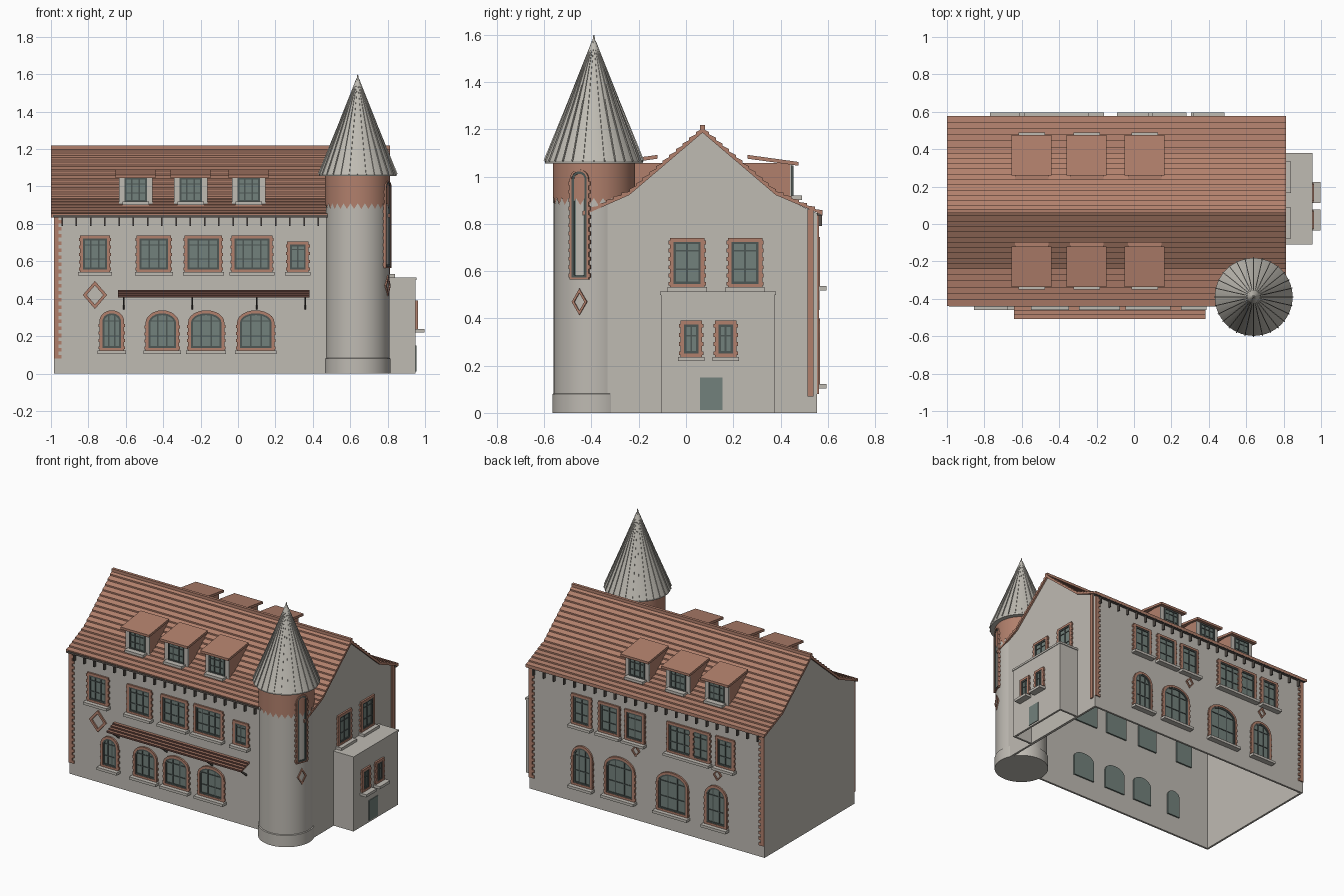
import bpy, bmesh, math
from mathutils import Matrix, Vector

if "Cube" in bpy.data.objects:
    bpy.data.objects.remove(bpy.data.objects["Cube"])


def material(name, r, g, b):
    m = bpy.data.materials.new(name)
    m.diffuse_color = (r, g, b, 1)
    m.use_nodes = True
    node = next(n for n in m.node_tree.nodes if n.type == 'BSDF_PRINCIPLED')
    node.inputs["Base Color"].default_value = (r, g, b, 1)
    return m


PLASTER = material("plaster", .52, .495, .45)
TILE = material("terracotta", .44, .215, .15)
GLASS = material("glass", .17, .22, .2)
FRAME = material("window_frame", .075, .095, .09)
BROWN = material("dark_brown", .11, .05, .04)
METAL = material("dark_metal", .1, .085, .075)
SLATE = material("pale_slate", .52, .5, .45)

parts = {}


def part(name, mat):
    if name not in parts:
        parts[name] = (bmesh.new(), mat)
    return parts[name][0]


def plane(normal, origin=(0, 0, 0)):
    """Matrix from (across, up, outward) to world space."""
    n, up = Vector(normal).normalized(), Vector((0, 0, 1))
    m = Matrix((up.cross(n), up, n)).transposed().to_4x4()
    m.translation = origin
    return m


def loft(bm, m, loop, d0, d1):
    return [[bm.verts.new(m @ Vector((u, v, d))) for u, v in loop] for d in (d0, d1)]


def prism(name, mat, m, loop, d0, d1):
    bm = part(name, mat)
    a, b = loft(bm, m, loop, d0, d1)
    bm.faces.new(a[::-1])
    bm.faces.new(b)
    for i in range(len(a)):
        bm.faces.new((a[i - 1], a[i], b[i], b[i - 1]))


def ring(name, mat, m, outer, inner, d0, d1):
    bm = part(name, mat)
    a, b = loft(bm, m, outer, d0, d1)
    c, d = loft(bm, m, inner, d0, d1)
    for i in range(len(a)):
        for p, q in ((a, b), (b, d), (d, c), (c, a)):
            bm.faces.new((p[i - 1], p[i], q[i], q[i - 1]))


def rect(u0, u1, v0, v1):
    return [(u0, v0), (u1, v0), (u1, v1), (u0, v1)]


def opening(u, v0, v1, hw, rise):
    """Rectangle, or a rectangle with an elliptical arched head."""
    if not rise:
        return rect(u - hw, u + hw, v0, v1)
    arc = [(u + hw * math.cos(k * math.pi / 12), v1 - rise + rise * math.sin(k * math.pi / 12))
           for k in range(13)]
    return [(u - hw, v0), (u + hw, v0)] + arc


def window(side, m, u, v0, v1, hw, rise=0, cols=3, rows=2, brick=.016, sill=.04, bars=True):
    def inset(t):
        return opening(u, v0 + t, v1 - t, hw - t, max(rise - t, 0))
    if brick:
        ring(side + "_brick_surround", TILE, m, inset(0), inset(brick), -.004, .012)
        steps = max(3, int((v1 - rise - v0) / .034))
        for k in range(steps):
            z = v0 + (v1 - rise - v0) * (k + .25) / steps
            for s in (-1, 1):
                e = u + s * hw
                prism(side + "_brick_surround", TILE, m,
                      rect(e - .006, e + .006, z, z + .016), -.004, .01)
    ring(side + "_window_frame", FRAME, m, inset(brick), inset(brick + .01), -.005, .009)
    prism(side + "_glass", GLASS, m, inset(brick), -.024, .003)
    w = hw - brick
    if bars:
        for k in range(1, cols):
            x = -w + 2 * w * k / cols
            top = v1 - brick - rise + rise * math.sqrt(1 - (x / w) ** 2)
            prism(side + "_window_frame", FRAME, m, rect(u + x - .004, u + x + .004, v0, top), -.002, .007)
        for k in range(1, rows + 1):
            z = v0 + (v1 - v0) * k / (rows + .7)
            prism(side + "_window_frame", FRAME, m, rect(u - w, u + w, z - .003, z + .003), -.002, .007)
    if sill:
        prism(side + "_sills", PLASTER, m, rect(u - hw - .01, u + hw + .01, v0 - .016, v0 + .002), -.002, sill)


def diamond(side, m, u, v, w, h):
    def loop(k):
        return [(u + w * k, v), (u, v + h * k), (u - w * k, v), (u, v - h * k)]
    ring(side + "_diamond", TILE, m, loop(1), loop(.68), -.01, .01)


def quoin(m, u, s):
    """Toothed brick strip; s is the direction the teeth point."""
    prism("corner_bricks", TILE, m, rect(*sorted((u, u + s * .026)), .08, .845), -.004, .008)
    for k in range(20):
        z = .08 + k * .038
        prism("corner_bricks", TILE, m, rect(*sorted((u + s * .02, u + s * .04)), z, z + .019), -.004, .008)


FRONT = plane((0, -1, 0), (0, -.42, 0))
BACK = plane((0, 1, 0), (0, .555, 0))
RIGHT = plane((1, 0, 0), (.8, 0, 0))
ALONG = plane((1, 0, 0))

# Hollow walls, open underneath
outline = [(-.42, 0), (-.42, .84), (-.24, .925), (.07, 1.19), (.38, .925), (.555, .845), (.555, 0)]
annex = [(-.105, 0), (-.105, .51), (.375, .51), (.375, 0)]
for name, loop, x0, x1 in (("main_walls", outline, -.985, .8), ("annex_walls", annex, .79, .95)):
    prism(name, PLASTER, ALONG, loop, x0, x1)
prism("annex_coping", PLASTER, ALONG, rect(-.11, .38, .5, .514), .8, .954)


# Tiled main roof
def tile_rows(a, b, n, lip=.01):
    a, b = Vector(a), Vector(b)
    for i in range(n):
        p = a.lerp(b, i / n)
        yield (p.x, p.y + lip)
        yield tuple(a.lerp(b, (i + 1) / n))


ridge = (.07, 1.203)
front_rows = [*tile_rows((-.438, .845), (-.24, .937), 6), *tile_rows((-.24, .937), ridge, 11)]
back_rows = [*tile_rows((.578, .848), (.38, .937), 6), *tile_rows((.38, .937), ridge, 11)]
under = [(.578, .838), (.38, .922), (.07, 1.186), (-.24, .922), (-.438, .835)]
prism("main_roof", TILE, ALONG, front_rows + back_rows[::-1][1:] + under, -1, .813)
prism("ridge_cap", TILE, ALONG, rect(.06, .08, 1.195, 1.218), -1, .813)

# Eaves gutters and brackets
for m, u0, u1 in ((FRONT, -.99, .48), (BACK, -.81, .99)):
    prism("gutters", METAL, m, rect(u0, u1, .835, .848), 0, .022)
    count = round((u1 - u0 - .1) / .078)
    for k in range(count + 1):
        u = u0 + .05 + (u1 - u0 - .1) * k / count
        prism("eave_brackets", METAL, m, rect(u - .004, u + .004, .79, .837), -.002, .02)

# Corner brickwork
quoin(FRONT, -.985, 1)
quoin(BACK, -.8, 1)
quoin(BACK, .985, -1)
prism("corner_bricks", TILE, RIGHT, rect(.515, .54, .07, .86), -.004, .008)

# Front windows
for u, hw, cols in ((-.765, .08, 3), (-.45, .092, 3), (-.185, .1, 3), (.075, .11, 4)):
    window("front", FRONT, u, .54, .738, hw, 0, cols)
window("front", FRONT, .32, .54, .705, .058, 0, 2)
for u, hw, rise in ((-.675, .066, .06), (-.405, .09, .07), (-.17, .097, .065), (.095, .1, .065)):
    window("front", FRONT, u, .12, .338, hw, rise)
diamond("front", FRONT, -.765, .42, .065, .075)

# Back windows
for x, hw, cols in ((.4, .075, 2), (.19, .08, 2), (-.005, .075, 2), (-.35, .1, 3), (-.5, .075, 2), (-.69, .07, 2)):
    window("back", BACK, -x, .535, .745, hw, 0, cols)
for x, hw in ((.395, .08), (.11, .115), (-.29, .12), (-.62, .085)):
    window("back", BACK, -x, .12, .4, hw, .08)
for x in (-.01, -.63):
    diamond("back", BACK, -x, .475, .032, .04)

# Gable and annex windows, annex door
ANNEX = plane((1, 0, 0), (.95, 0, 0))
for y in (.005, .25):
    window("gable", RIGHT, y, .53, .74, .073, 0, 2)
for y in (.022, .168):
    window("annex", ANNEX, y, .235, .39, .046, 0, 2, 1, sill=.048)
prism("annex_door", GLASS, ANNEX, rect(.06, .155, .012, .15), -.024, .004)

# Dormers on both slopes
for s, side in ((-1, "front"), (1, "back")):
    for x in (-.547, -.253, .057):
        m = plane((0, s, 0), (x, .07 + s * .375, 0))
        prism("dormer_cheeks", TILE, m, rect(-.09, .09, .9, 1.058), -.24, -.004)
        prism("dormer_fronts", PLASTER, m, rect(-.09, .09, .9, 1.052), -.006, .002)
        window("dormer_" + side, m, 0, .918, 1.047, .06, 0, 3, 2, brick=0, sill=.045)
        lid = [(.07 + s * r, z) for r, z in ((.19, 1.076), (.407, 1.046), (.407, 1.062), (.19, 1.092))]
        prism("dormer_roofs", TILE, ALONG, lid, x - .107, x + .107)

# Awning with stepped tiles and struts
steps = [*tile_rows((-.508, .408), (-.42, .446), 4, .011)]
prism("awning", TILE, ALONG, steps + [(-.42, .434), (-.508, .406)], -.642, .382)
for x in (-.61, -.245, .1, .36):
    strut = [(-.418, .34), (-.418, .355), (-.495, .415), (-.5, .405)]
    prism("awning_struts", METAL, ALONG, strut, x - .004, x + .004)

# Round tower
TX, TY, SEG = .64, -.39, 56


def lathe(name, mat, profile, zigzag=0):
    """Revolve a (radius, z) profile; zigzag lowers every other bottom point."""
    bm = part(name, mat)
    rings = []
    for j, (r, z) in enumerate(profile):
        rings.append([bm.verts.new((TX + r * math.cos(k * math.tau / SEG), TY + r * math.sin(k * math.tau / SEG),
                                    z - (zigzag if k % 2 and not j else 0))) for k in range(SEG)])
    for lo, hi in zip(rings, rings[1:]):
        for k in range(SEG):
            bm.faces.new((lo[k - 1], lo[k], hi[k], hi[k - 1]))
    bm.faces.new(rings[0][::-1])
    bm.faces.new(rings[-1])


lathe("tower_wall", PLASTER, [(.176, 0), (.176, .08), (.17, .083), (.17, 1.05)])
lathe("tower_brick_band", TILE, [(.174, .91), (.174, 1.06)], .03)
lathe("tower_roof", SLATE, [(.206, 1.055), (.208, 1.066), (.108, 1.31), (.006, 1.575), (.002, 1.6)])
for k in range(28):
    a = k * math.tau / 28
    m = plane((math.sin(a), -math.cos(a), 0), (TX, TY, 0))
    rib = [(.208, 1.064), (.213, 1.068), (.112, 1.314), (.008, 1.575), (.004, 1.575), (.106, 1.31)]
    prism("tower_roof_ribs", SLATE, m, rib, -.0025, .0025)

# Tall tower window and diamond
a = math.radians(-20.7)
n = Vector((math.cos(a), math.sin(a), 0))
m = plane(n, Vector((TX, TY, 0)) + n * .166)
window("tower", m, 0, .565, 1.03, .042, .04, 1, 3, brick=.008, sill=0, bars=False)
diamond("tower", m, 0, .47, .034, .056)

# Turn the collected parts into objects
for name, (bm, mat) in parts.items():
    bmesh.ops.recalc_face_normals(bm, faces=bm.faces)
    if name in ("main_walls", "annex_walls"):
        floor = [f for f in bm.faces if f.normal.z < -.9]
        bmesh.ops.delete(bm, geom=floor, context='FACES_ONLY')
    mesh = bpy.data.meshes.new(name)
    bm.to_mesh(mesh)
    bm.free()
    obj = bpy.data.objects.new(name, mesh)
    bpy.context.scene.collection.objects.link(obj)
    mesh.materials.append(mat)
    if name in ("main_walls", "annex_walls"):
        shell = obj.modifiers.new("thickness", 'SOLIDIFY')
        shell.thickness, shell.offset = .02, -1
    if name == "awning":
        mesh.materials.append(BROWN)
        for f in mesh.polygons:
            f.material_index = int(f.normal.y < -.9)
    if name in ("tower_wall", "tower_brick_band", "tower_roof"):
        bpy.ops.object.select_all(action='DESELECT')
        obj.select_set(True)
        bpy.context.view_layer.objects.active = obj
        bpy.ops.object.shade_smooth_by_angle(angle=math.radians(30))
